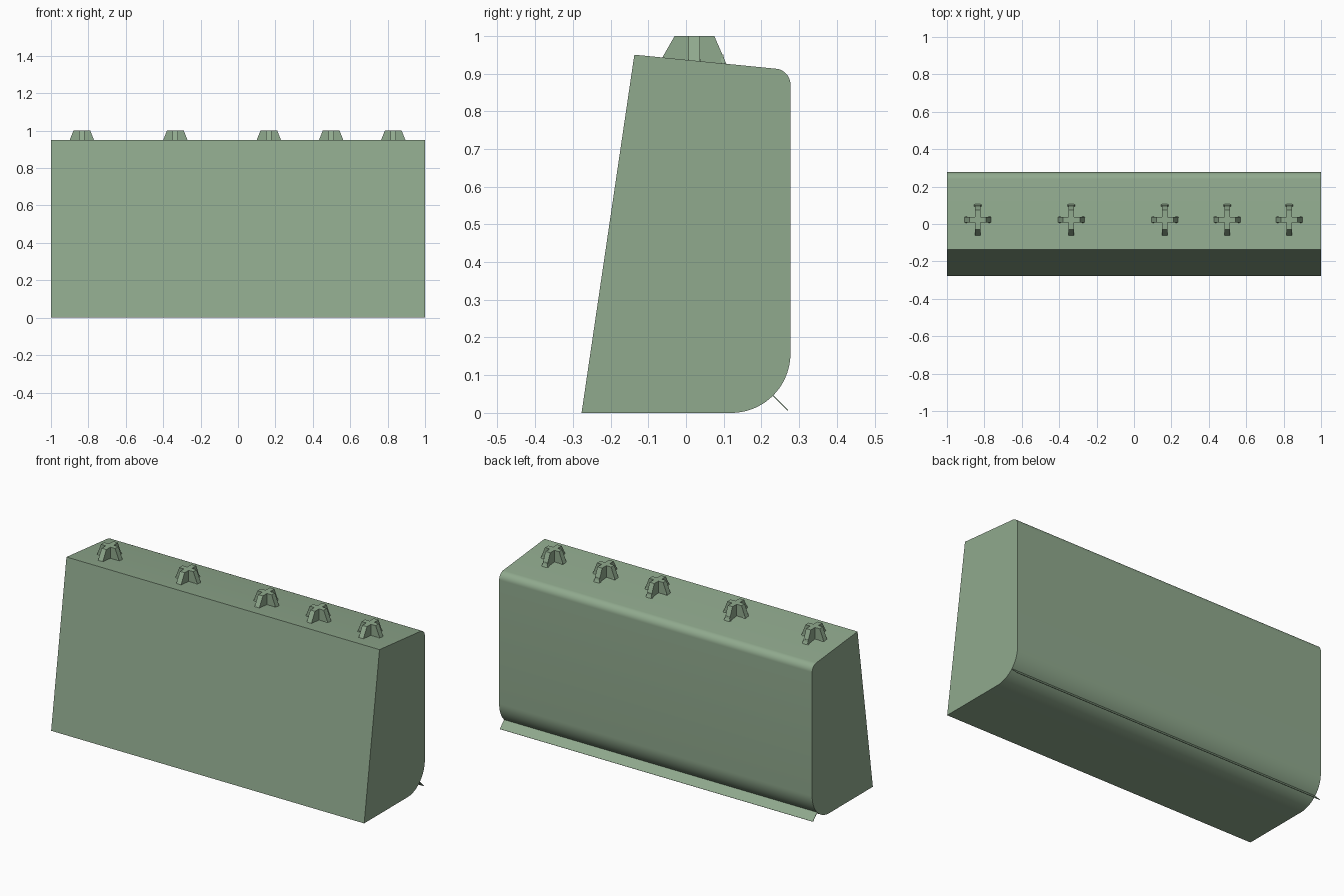
import bpy, bmesh
from math import sin, cos, radians
from mathutils import Matrix, Vector

if "Cube" in bpy.data.objects:
    bpy.data.objects.remove(bpy.data.objects["Cube"])

GREEN = bpy.data.materials.new("sage_green")
GREEN.diffuse_color = (0.28, 0.40, 0.27, 1)
GREEN.use_nodes = True
GREEN.node_tree.nodes["Principled BSDF"].inputs["Base Color"].default_value = GREEN.diffuse_color


def make(name, bm):
    bmesh.ops.recalc_face_normals(bm, faces=bm.faces)
    me = bpy.data.meshes.new(name)
    bm.to_mesh(me)
    bm.free()
    me.materials.append(GREEN)
    ob = bpy.data.objects.new(name, me)
    bpy.context.collection.objects.link(ob)
    return ob


def extrude(bm, pts, vec):
    # closed polygon swept along vec
    f = bm.faces.new([bm.verts.new(p) for p in pts])
    r = bmesh.ops.extrude_face_region(bm, geom=[f])
    bmesh.ops.translate(bm, verts=[v for v in r["geom"] if isinstance(v, bmesh.types.BMVert)],
                        vec=vec)


def arc(cy, cz, r, a0, a1, n):
    return [(cy + r * cos(radians(a0 + (a1 - a0) * i / n)),
             cz + r * sin(radians(a0 + (a1 - a0) * i / n))) for i in range(n + 1)]


# body: slanted front, sloping top, rounded back edges
profile = [(-0.277, 0)]
profile += arc(0.12, 0.157, 0.157, -90, 0, 20)
profile += arc(0.235, 0.871, 0.042, 0, 84.5, 10)
profile += [(-0.137, 0.95)]
bm = bmesh.new()
extrude(bm, [(-1, y, z) for y, z in profile], (2, 0, 0))
body = make("body", bm)
bpy.context.view_layer.objects.active = body
body.select_set(True)
bpy.ops.object.shade_smooth_by_angle(angle=radians(30))
body.select_set(False)

# thin flap along the lower back edge
bm = bmesh.new()
t = 0.001
flap = [(0.225 - t, 0.052 - t), (0.27 - t, 0.007 - t), (0.27 + t, 0.007 + t), (0.225 + t, 0.052 + t)]
extrude(bm, [(-1, y, z) for y, z in flap], (2, 0, 0))
make("back_flap", bm)


def stud(name, x):
    # two crossed tapered fins with a small flared foot at each end
    bm = bmesh.new()
    w = 0.015
    extrude(bm, [(x - 0.08, 0.022 - w, 0.912), (x + 0.08, 0.022 - w, 0.912),
                 (x + 0.045, 0.022 - w, 1), (x - 0.045, 0.022 - w, 1)], (0, 2 * w, 0))
    extrude(bm, [(x - w, -0.08, 0.912), (x - w, 0.113, 0.912),
                 (x - w, 0.075, 1), (x - w, -0.03, 1)], (2 * w, 0, 0))
    for a, reach in ((0, 0.069), (90, 0.083), (180, 0.069), (270, 0.083)):
        rot = Matrix.Rotation(radians(a), 4, 'Z')
        ctr = Vector((x, 0.022, 0))
        base = [(reach - 0.012, -0.022), (reach, -0.022), (reach, 0.022), (reach - 0.012, 0.022)]
        top = [(reach - 0.012, -0.012), (reach - 0.006, -0.012),
               (reach - 0.006, 0.012), (reach - 0.012, 0.012)]
        lo = [bm.verts.new(rot @ Vector((p, q, 0.92)) + ctr) for p, q in base]
        hi = [bm.verts.new(rot @ Vector((p, q, 0.95)) + ctr) for p, q in top]
        bm.faces.new(lo)
        bm.faces.new(hi)
        for i in range(4):
            j = (i + 1) % 4
            bm.faces.new([lo[i], lo[j], hi[j], hi[i]])
    make(name, bm)


# row of studs on the top
for i, x in enumerate((-0.835, -0.335, 0.165, 0.498, 0.83)):
    stud(f"cross_stud_{i + 1}", x)
